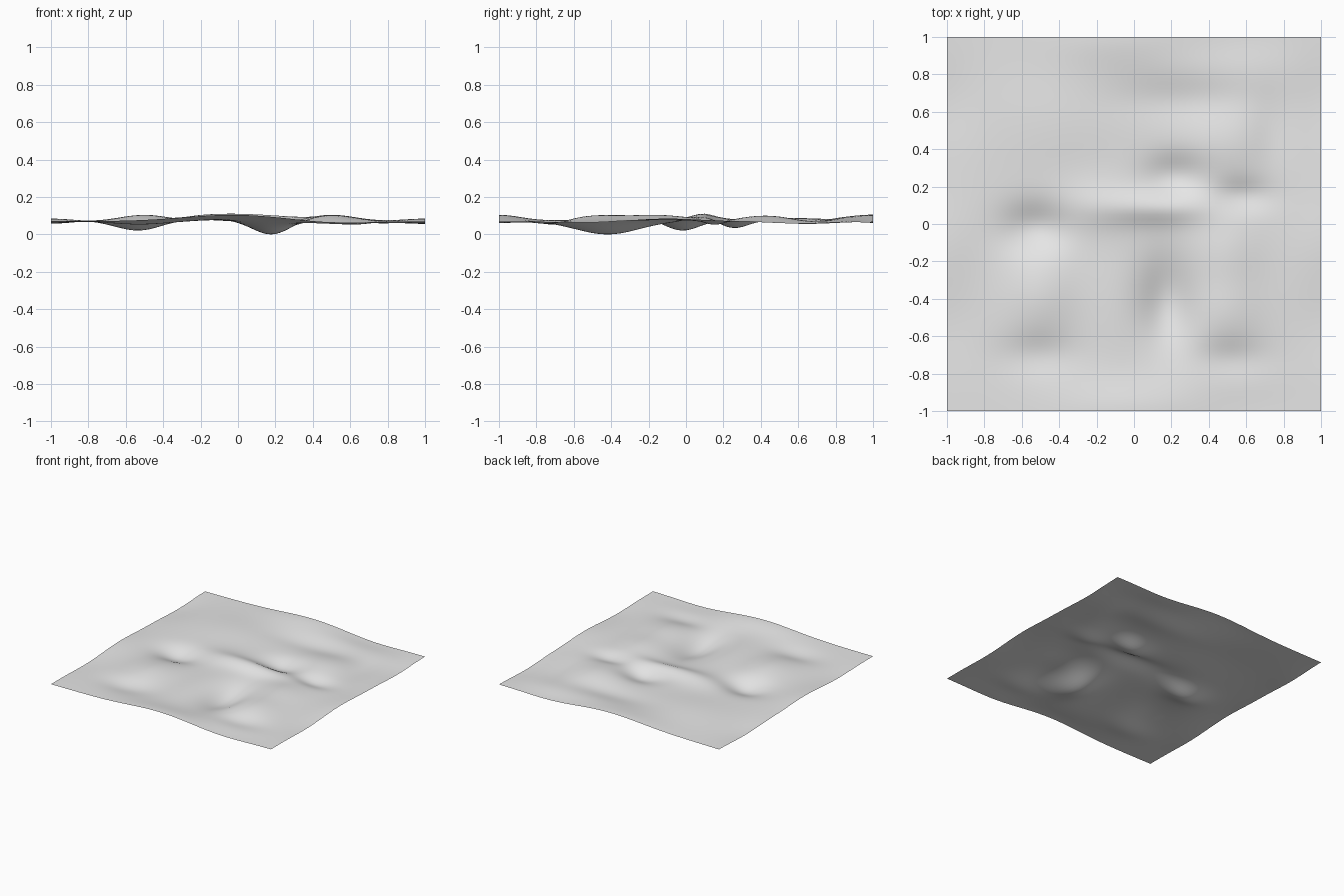
import bpy
import bmesh
import math

old_cube = bpy.data.objects.get("Cube")
if old_cube:
    bpy.data.objects.remove(old_cube, do_unlink=True)

BASE_HEIGHT = 0.07
GRID_CELLS = 80

# Landforms: centre x, centre y, spread x, spread y, height change
HILLS = [
    (0.5, -0.15, 0.13, 0.16, 0.033),    # east ridge, north end
    (0.5, -0.48, 0.13, 0.13, 0.028),    # east ridge, south end
    (-0.5, -0.38, 0.13, 0.16, 0.034),   # south-west hill
    (0.48, 0.42, 0.17, 0.14, 0.03),     # north-east hill
    (0.12, 0.09, 0.2, 0.06, 0.036),     # central crest
    (-0.2, 0.1, 0.16, 0.1, 0.022),      # crest, west end
    (-0.42, 0.55, 0.24, 0.2, 0.018),    # north-west plateau
    (0.3, 0.83, 0.28, 0.08, 0.012),     # northern step
    (-0.12, -0.4, 0.1, 0.25, 0.01),     # rim west of the hollow
]
HOLLOWS = [
    (0.18, -0.42, 0.1, 0.17, -0.072),   # main hollow
    (-0.53, -0.02, 0.12, 0.09, -0.054), # west hollow
    (0.22, 0.26, 0.11, 0.08, -0.042),   # hollow behind the crest
    (0.58, 0.15, 0.11, 0.06, -0.028),   # hollow below the north-east hill
    (-0.52, -0.7, 0.14, 0.08, -0.022),  # south-west dip
    (0.52, -0.72, 0.14, 0.07, -0.018),  # south-east dip
    (0.74, 0.5, 0.08, 0.15, -0.015),    # north-east dip
    (0.25, 0.65, 0.25, 0.07, -0.01),    # dip below the northern step
]
# Swells that run off the border, repeated on the opposite side
BORDER_SWELLS = [
    (-0.02, 1, 0.27, 0.12, 0.034),
    (0.55, 1, 0.2, 0.12, -0.012),
    (1, -0.1, 0.12, 0.17, 0.014),
    (1, 0.65, 0.12, 0.17, -0.014),
    (1, -0.55, 0.12, 0.15, -0.008),
]


def bump(x, y, form):
    cx, cy, sx, sy, amount = form
    return amount * math.exp(-(((x - cx) / sx) ** 2 + ((y - cy) / sy) ** 2) / 2)


def mirrored(form):
    cx, cy, *rest = form
    return (-cx if abs(cx) == 1 else cx, -cy if abs(cy) == 1 else cy, *rest)


landforms = HILLS + HOLLOWS + BORDER_SWELLS + [mirrored(f) for f in BORDER_SWELLS]

# Ground sheet
bm = bmesh.new()
bmesh.ops.create_grid(bm, x_segments=GRID_CELLS, y_segments=GRID_CELLS, size=1)
for v in bm.verts:
    v.co.z = BASE_HEIGHT + sum(bump(v.co.x, v.co.y, f) for f in landforms)
lowest = min(v.co.z for v in bm.verts)
for v in bm.verts:
    v.co.z -= lowest
for face in bm.faces:
    face.smooth = True
mesh = bpy.data.meshes.new("ground_sheet")
bm.to_mesh(mesh)
bm.free()
ground = bpy.data.objects.new("ground_sheet", mesh)
bpy.context.collection.objects.link(ground)

# Plain grey material
grey = bpy.data.materials.new("light_grey")
grey.use_nodes = True
colour = (0.8, 0.8, 0.8, 1)
grey.diffuse_color = colour
shader = next(n for n in grey.node_tree.nodes if n.type == "BSDF_PRINCIPLED")
shader.inputs["Base Color"].default_value = colour
mesh.materials.append(grey)
